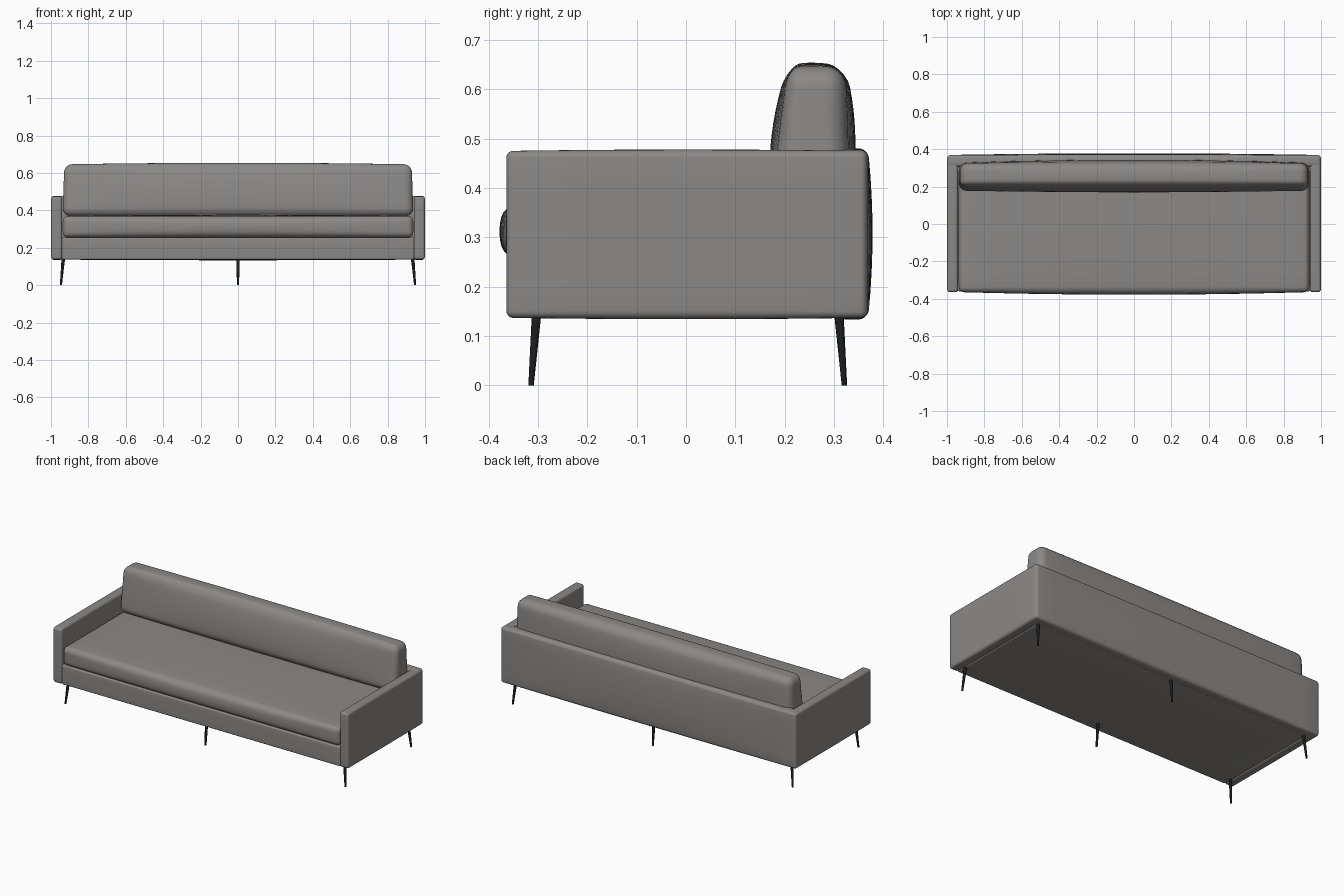
import bpy, bmesh, math
from mathutils import Vector

if "Cube" in bpy.data.objects:
    bpy.data.objects.remove(bpy.data.objects["Cube"])


def material(name, rgb):
    m = bpy.data.materials.new(name)
    m.diffuse_color = (*rgb, 1)
    m.use_nodes = True
    m.node_tree.nodes["Principled BSDF"].inputs["Base Color"].default_value = m.diffuse_color
    return m


FABRIC = material("grey fabric", (0.26, 0.25, 0.24))
BLACK = material("black metal", (0.012, 0.012, 0.012))


def finish(bm, name, mat, angle):
    bmesh.ops.recalc_face_normals(bm, faces=bm.faces)
    me = bpy.data.meshes.new(name)
    bm.to_mesh(me)
    bm.free()
    me.materials.append(mat)
    ob = bpy.data.objects.new(name, me)
    bpy.context.collection.objects.link(ob)
    bpy.ops.object.select_all(action='DESELECT')
    ob.select_set(True)
    bpy.context.view_layer.objects.active = ob
    bpy.ops.object.shade_smooth_by_angle(angle=math.radians(angle))
    return ob


def padded_box(name, lo, hi, radius, bulge=(0, 0, 0), cuts=(8, 6, 6), shape=None):
    """Rounded box whose faces swell outward by bulge along each axis."""
    lo, hi = Vector(lo), Vector(hi)
    mid, half = (lo + hi) / 2, (hi - lo) / 2
    bm = bmesh.new()
    bmesh.ops.create_cube(bm, size=2)
    for v in bm.verts:
        v.co = Vector([v.co[i] * half[i] for i in range(3)])
    bmesh.ops.bevel(bm, geom=bm.edges[:], offset=radius, segments=5,
                    profile=0.5, affect='EDGES')
    for a in range(3):
        normal = Vector([float(i == a) for i in range(3)])
        for k in range(1, cuts[a]):
            d = (2 * k / cuts[a] - 1) * (half[a] - radius)
            bmesh.ops.bisect_plane(bm, geom=bm.verts[:] + bm.edges[:] + bm.faces[:],
                                   plane_co=normal * d, plane_no=normal)
    for v in bm.verts:
        t = [v.co[i] / half[i] for i in range(3)]
        f = [max(0, 1 - c * c) for c in t]
        for a in range(3):
            v.co[a] += bulge[a] * t[a] * f[(a + 1) % 3] * f[(a + 2) % 3]
        if shape:
            shape(v.co, t)
        v.co += mid
    return finish(bm, name, FABRIC, 40)


def leg(name, top, foot):
    """Slim tapered leg, splayed from top to foot."""
    bm = bmesh.new()
    bmesh.ops.create_cone(bm, cap_ends=True, segments=12,
                          radius1=0.0055, radius2=0.0095, depth=1)
    for v in bm.verts:
        t = v.co.z + 0.5
        c = Vector(foot).lerp(Vector(top), t)
        v.co = Vector((v.co.x + c.x, v.co.y + c.y, c.z))
    return finish(bm, name, BLACK, 40)


# Frame: arms, back panel and base
for side, s in (("left", -1), ("right", 1)):
    xs = sorted((s * 0.94, s * 0.999))
    padded_box(side + "_arm", (xs[0], -0.364, 0.137), (xs[1], 0.367, 0.475),
               0.014, (0, 0, 0.003))
padded_box("back_panel", (-0.997, 0.305, 0.137), (0.997, 0.369, 0.477),
           0.016, (0, 0.009, 0.004), (16, 2, 8))
padded_box("base", (-0.942, -0.36, 0.137), (0.942, 0.33, 0.256),
           0.008, (0, 0.0, -0.0), (12, 4, 4))

# Seat cushion
padded_box("seat_cushion", (-0.937, -0.364, 0.255), (0.937, 0.31, 0.369),
           0.028, (0, 0.014, 0.008), (16, 8, 6))


# Back cushion, leaning and narrower towards the top
def lean(co, t):
    up = (t[2] + 1) / 2
    co.x *= 1 - 0.01 * up
    if t[1] < 0:
        co.y += (0.033 * up) * -t[1]
    else:
        co.y -= 0.008 * up * t[1]


padded_box("back_cushion", (-0.938, 0.173, 0.369), (0.938, 0.331, 0.646),
           0.042, (0, 0.016, 0.008), (16, 4, 8), lean)

# Legs: four splayed corners and two in the middle
for col, x in (("left", -1), ("middle", 0), ("right", 1)):
    leg("front_leg_" + col, (x * 0.934, -0.303, 0.142), (x * 0.947, -0.314, 0))
    leg("back_leg_" + col, (x * 0.934, 0.31, 0.142), (x * 0.947, 0.321, 0))
